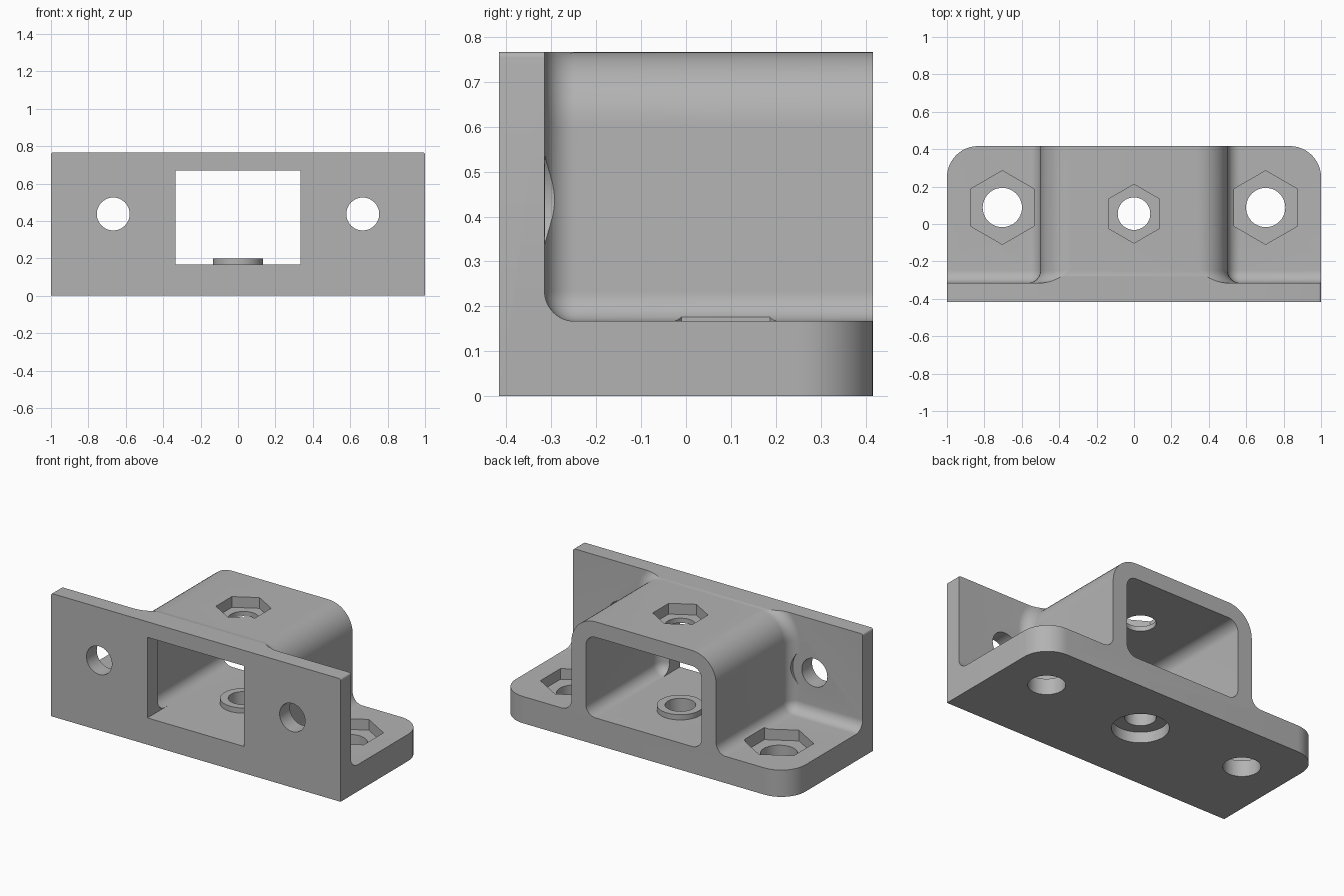
import bpy, bmesh
from math import sin, cos, asin, pi, radians, sqrt
from mathutils import Vector

cube = bpy.data.objects.get("Cube")
if cube:
    bpy.data.objects.remove(cube, do_unlink=True)

W, D, H = 1.0, 0.4167, 0.767          # half width, half depth, height
BASE, WALL_Y = 0.167, -0.315          # base thickness, rear face of front wall
BOX, BOX_R, FIL = 0.5, 0.167, 0.067   # housing half width, corner and fillet radii

grey = bpy.data.materials.new("plain_grey")
grey.use_nodes = True
GREY = (0.45, 0.45, 0.45, 1)
grey.diffuse_color = GREY
grey.node_tree.nodes["Principled BSDF"].inputs["Base Color"].default_value = GREY


def loft(name, sections):
    """Closed solid through rings that share the same point count."""
    bm = bmesh.new()
    rings = [[bm.verts.new(p) for p in s] for s in sections]
    n = len(rings[0])
    for a, b in zip(rings, rings[1:]):
        for i in range(n):
            j = (i + 1) % n
            bm.faces.new((a[i], a[j], b[j], b[i]))
    bm.faces.new(rings[0])
    bm.faces.new(rings[-1])
    bmesh.ops.recalc_face_normals(bm, faces=bm.faces)
    me = bpy.data.meshes.new(name)
    bm.to_mesh(me)
    bm.free()
    me.materials.append(grey)
    ob = bpy.data.objects.new(name, me)
    bpy.context.collection.objects.link(ob)
    return ob


def arc(cx, cy, r, a0, a1, n=12):
    return [(cx + r * cos(a0 + (a1 - a0) * i / n),
             cy + r * sin(a0 + (a1 - a0) * i / n)) for i in range(n + 1)]


def prism_z(name, pts, z0, z1):
    return loft(name, [[(x, y, z) for x, y in pts] for z in (z0, z1)])


def prism_y(name, pts, y0, y1):
    return loft(name, [[(x, y, z) for x, z in pts] for y in (y0, y1)])


def ngon(cx, cy, r, n=48):
    return arc(cx, cy, r, pi / 2, pi / 2 + 2 * pi, n)[:-1]


def rect(x, z0, z1):
    return [(-x, z0), (x, z0), (x, z1), (-x, z1)]


def combine(target, other, op):
    mod = target.modifiers.new("join", 'BOOLEAN')
    mod.operation, mod.solver, mod.object = op, 'EXACT', other
    bpy.context.view_layer.objects.active = target
    bpy.ops.object.modifier_apply(modifier=mod.name)
    bpy.data.objects.remove(other, do_unlink=True)


def outline(d):
    """Base and housing silhouette grown outwards by d."""
    half = [(1.05, 0), (1.05, BASE + d)]
    half += arc(BOX + FIL, BASE + FIL, FIL - d, -pi / 2, -pi)
    half += arc(BOX - BOX_R, H - BOX_R, BOX_R + d, 0, asin(BOX_R / (BOX_R + d)))
    return half + [(-x, z) for x, z in reversed(half)]


# Base and housing, flaring into the front wall with a fillet
levels = [(-0.38, FIL * 0.985)]
for i in range(13):
    a = i / 12 * pi / 2
    levels.append((WALL_Y + FIL * (1 - cos(a)), FIL * min(0.985, 1 - sin(a))))
levels.append((0.5, 0))
bracket = loft("mounting_bracket",
               [[(x, y, z) for x, z in outline(d)] for y, d in levels])

# Rounded rear corners
R = 0.167
plan = [(-W, -0.5), (W, -0.5)] + arc(W - R, D - R, R, 0, pi / 2) \
    + arc(R - W, D - R, R, pi / 2, pi)
combine(bracket, prism_z("plan_trim", plan, -0.2, 1), 'INTERSECT')

# Front wall with slightly eased top corners
E = 0.013
wall = [(-W, 0), (W, 0)] + arc(W - E, H - E, E, 0, pi / 2, 4) \
    + arc(E - W, H - E, E, pi / 2, pi, 4)
combine(bracket, prism_y("front_wall", wall, -D, WALL_Y), 'UNION')

# Tunnel with rounded inner edges, and the square window
tunnel = prism_y("tunnel", rect(0.4, BASE, 0.67), WALL_Y, 0.6)
bev = tunnel.modifiers.new("round", 'BEVEL')
bev.width, bev.segments = FIL, 8
bpy.context.view_layer.objects.active = tunnel
bpy.ops.object.modifier_apply(modifier=bev.name)
combine(bracket, tunnel, 'DIFFERENCE')
combine(bracket, prism_y("window", rect(0.3335, BASE, 0.67), -0.6, -0.2), 'DIFFERENCE')

# Raised ring on the tunnel floor
CY = 0.055
combine(bracket, prism_z("floor_ring", ngon(0, CY, 0.133), 0.12, 0.2), 'UNION')

# Central bolt: through hole, nut pocket on top, head recess below
for r, n, z0, z1 in ((0.087, 48, -0.1, 1), (0.157, 6, H - 0.067, 1),
                     (0.16, 48, -0.1, 0.067)):
    combine(bracket, prism_z("centre_cut", ngon(0, CY, r, n), z0, z1), 'DIFFERENCE')

# Side bolts in the base and screw holes in the wall
for s in (-1, 1):
    for r, n, z0 in ((0.105, 48, -0.1), (0.197, 6, 0.1)):
        combine(bracket, prism_z("base_cut", ngon(s * 0.704, 0.088, r, n), z0, 0.4),
                'DIFFERENCE')
    for r, y0, y1 in ((0.088, -0.6, -0.2), (0.15, WALL_Y + 0.0005, -0.1)):
        combine(bracket, prism_y("wall_cut", ngon(s * 0.667, 0.437, r), y0, y1),
                'DIFFERENCE')

# Smooth curves, crisp edges
for o in bpy.context.selected_objects:
    o.select_set(False)
bracket.select_set(True)
bpy.context.view_layer.objects.active = bracket
bpy.ops.object.shade_smooth_by_angle(angle=radians(30))
